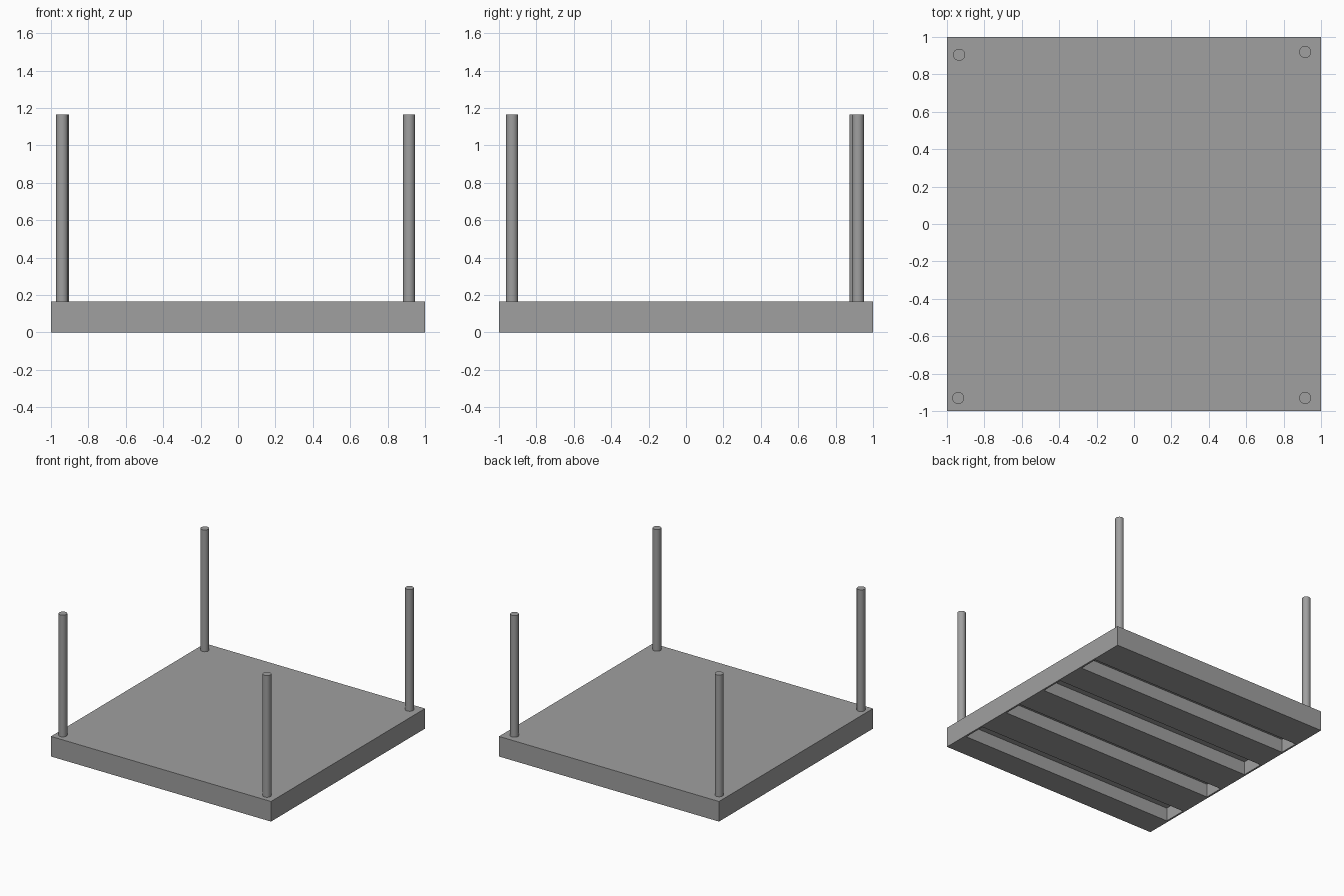
import bpy
import bmesh
from mathutils import Matrix

default_cube = bpy.data.objects.get("Cube")
if default_cube:
    bpy.data.objects.remove(default_cube, do_unlink=True)

# Single grey finish
grey = bpy.data.materials.new("plain grey")
grey.use_nodes = True
colour = (0.35, 0.35, 0.35, 1)
grey.diffuse_color = colour
grey.node_tree.nodes["Principled BSDF"].inputs["Base Color"].default_value = colour

SLAB_TOP = 0.165
POST_TOP = 1.165
POST_RADIUS = 0.032
GROOVE_DEPTH = 0.11
RIM = 0.015


def finish(name, bm):
    mesh = bpy.data.meshes.new(name)
    bm.to_mesh(mesh)
    bm.free()
    mesh.materials.append(grey)
    obj = bpy.data.objects.new(name, mesh)
    bpy.context.collection.objects.link(obj)
    return obj


def add_box(bm, low, high):
    size = [b - a for a, b in zip(low, high)]
    centre = [(a + b) / 2 for a, b in zip(low, high)]
    bmesh.ops.create_cube(
        bm, size=1, matrix=Matrix.Translation(centre) @ Matrix.Diagonal((*size, 1)))


# Square base slab
bm = bmesh.new()
add_box(bm, (-1, -1, 0), (1, 1, SLAB_TOP))
slab = finish("base_slab", bm)

# Four closed grooves cut into the underside, running side to side
bm = bmesh.new()
for y, width in ((0.64, 0.16), (0.215, 0.19), (-0.24, 0.16), (-0.695, 0.19)):
    add_box(bm, (RIM - 1, y - width / 2, -0.1), (1 - RIM, y + width / 2, GROOVE_DEPTH))
cutter = finish("groove_cutter", bm)
cutter.hide_render = True
cutter.hide_set(True)
cut = slab.modifiers.new("grooves", 'BOOLEAN')
cut.operation = 'DIFFERENCE'
cut.solver = 'EXACT'
cut.object = cutter

# Apply the cut and drop the helper
bpy.context.view_layer.objects.active = slab
slab.select_set(True)
bpy.ops.object.modifier_apply(modifier=cut.name)
bpy.data.objects.remove(cutter, do_unlink=True)

# Round corner posts
posts = {
    "front_right_post": (-0.94, -0.93),
    "front_left_post": (0.915, -0.93),
    "back_right_post": (-0.935, 0.905),
    "back_left_post": (0.915, 0.92),
}
for name, (x, y) in posts.items():
    bm = bmesh.new()
    bmesh.ops.create_cone(
        bm, cap_ends=True, segments=32, radius1=POST_RADIUS, radius2=POST_RADIUS,
        depth=POST_TOP - SLAB_TOP,
        matrix=Matrix.Translation((x, y, (POST_TOP + SLAB_TOP) / 2)))
    post = finish(name, bm)
    bpy.ops.object.select_all(action='DESELECT')
    post.select_set(True)
    bpy.context.view_layer.objects.active = post
    bpy.ops.object.shade_smooth_by_angle()
